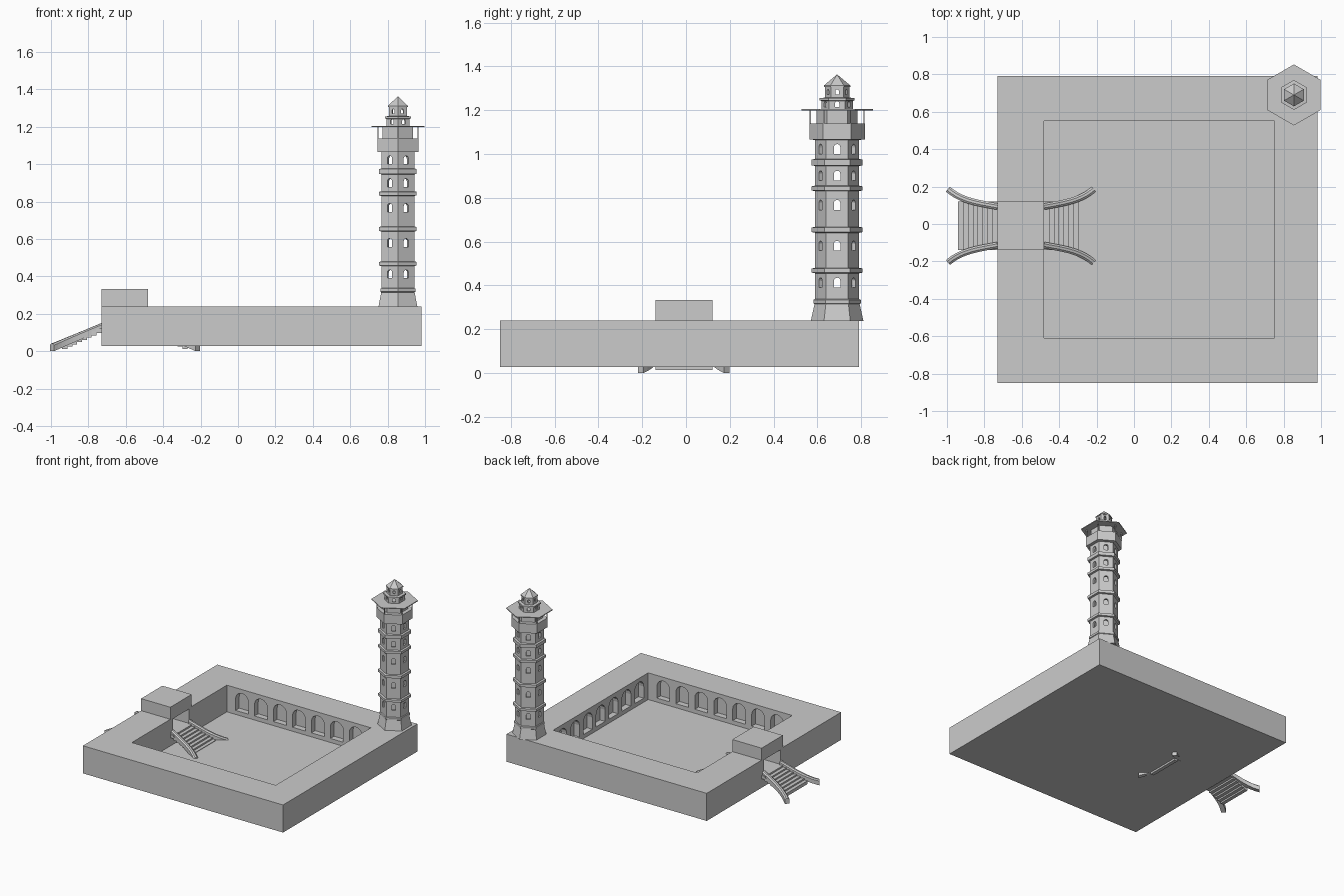
import bpy, bmesh, math
from mathutils import Vector

if "Cube" in bpy.data.objects:
    bpy.data.objects.remove(bpy.data.objects["Cube"])

stone = bpy.data.materials.new("pale grey stone")
stone.diffuse_color = (0.6, 0.6, 0.6, 1)
stone.use_nodes = True
stone.node_tree.nodes["Principled BSDF"].inputs["Base Color"].default_value = stone.diffuse_color


def make_object(name, bm):
    bmesh.ops.recalc_face_normals(bm, faces=bm.faces)
    me = bpy.data.meshes.new(name)
    bm.to_mesh(me)
    bm.free()
    me.materials.append(stone)
    ob = bpy.data.objects.new(name, me)
    bpy.context.collection.objects.link(ob)
    return ob


def add_box(bm, x0, x1, y0, y1, z0, z1):
    vs = bmesh.ops.create_cube(bm, size=1)["verts"]
    for v in vs:
        v.co = Vector(((x0, x1)[v.co.x > 0], (y0, y1)[v.co.y > 0], (z0, z1)[v.co.z > 0]))


def add_arch(bm, origin, angle, r0, r1, w, h, segs=8):
    """Round-headed prism, bottom centre at origin, running from r0 to r1 along angle."""
    d = Vector((math.cos(angle), math.sin(angle), 0))
    s = Vector((-d.y, d.x, 0))
    prof = [(-w / 2, 0), (w / 2, 0)]
    prof += [(w / 2 * math.cos(math.pi * i / segs), h - w / 2 + w / 2 * math.sin(math.pi * i / segs))
             for i in range(segs + 1)]
    rings = [[bm.verts.new(Vector(origin) + d * r + s * u + Vector((0, 0, z))) for u, z in prof]
             for r in (r0, r1)]
    n = len(prof)
    for i in range(n):
        j = (i + 1) % n
        bm.faces.new((rings[0][i], rings[0][j], rings[1][j], rings[1][i]))
    bm.faces.new(rings[0])
    bm.faces.new(rings[1])


def add_lathe(bm, cx, cy, profile):
    """Six-sided lathe of a closed (r, z) outline, corners pointing to +-y."""
    cols = [[bm.verts.new((cx + r * math.cos(a), cy + r * math.sin(a), z)) for r, z in profile]
            for a in [math.pi / 2 + k * math.pi / 3 for k in range(6)]]
    n = len(profile)
    for k in range(6):
        a, b = cols[k], cols[(k + 1) % 6]
        for i in range(n):
            j = (i + 1) % n
            bm.faces.new((a[i], b[i], b[j], a[j]))
    bmesh.ops.remove_doubles(bm, verts=bm.verts, dist=1e-5)
    bmesh.ops.dissolve_degenerate(bm, edges=bm.edges, dist=1e-6)


def cut(ob, cutter_bm):
    cutter = make_object("cutter", cutter_bm)
    cutter.hide_render = True
    mod = ob.modifiers.new("cut", 'BOOLEAN')
    mod.operation, mod.solver, mod.object = 'DIFFERENCE', 'EXACT', cutter
    dg = bpy.context.evaluated_depsgraph_get()
    me = bpy.data.meshes.new_from_object(ob.evaluated_get(dg))
    ob.modifiers.clear()
    ob.data = me
    bpy.data.objects.remove(cutter)


# walled courtyard block
X0, X1, Y0, Y1 = -0.48, 0.75, -0.61, 0.55
bm = bmesh.new()
add_box(bm, -0.73, 0.98, -0.85, 0.79, 0.027, 0.24)
walls = make_object("courtyard_walls", bm)
bm = bmesh.new()
add_box(bm, X0, X1, Y0, Y1, 0.034, 0.4)
cut(walls, bm)

# blind arches on three walls and the gate passage
bm = bmesh.new()
for i in range(7):
    x = (X0 + X1) / 2 + (i - 3) * 0.162
    y = (Y0 + Y1) / 2 + (i - 3) * 0.157
    add_arch(bm, (x, Y1, 0.065), math.pi / 2, -0.01, 0.045, 0.11, 0.145)
    add_arch(bm, (x, Y0, 0.065), -math.pi / 2, -0.01, 0.045, 0.11, 0.145)
    add_arch(bm, (X1, y, 0.065), 0, -0.01, 0.045, 0.11, 0.145)
add_box(bm, -0.8, -0.45, -0.11, 0.09, 0.12, 0.232)
cut(walls, bm)

# gatehouse roof block
bm = bmesh.new()
add_box(bm, -0.73, -0.48, -0.14, 0.12, 0.238, 0.333)
make_object("gatehouse", bm)

# stairs on both sides of the gate: treads and flaring rails
GX, GY = -0.605, -0.01
for side, label in ((-1, "outer"), (1, "inner")):
    bm = bmesh.new()
    for i in range(8):
        a = GX + side * (0.125 + 0.026 * i)
        b = a + side * 0.028
        top = 0.122 - 0.012 * i
        add_box(bm, min(a, b), max(a, b), GY - 0.13, GY + 0.13, top - 0.025, top)
    make_object(label + "_stair_treads", bm)
    bm = bmesh.new()
    for m in (-1, 1):
        prev = None
        for k in range(13):
            t = k / 12
            x = GX + side * (0.125 + 0.265 * t)
            y = 0.103 + 0.048 * t + 0.045 * t ** 4
            z = 0.13 - 0.11 * t
            slope = (0.048 + 0.18 * t ** 3) / 0.265
            nx, ny = Vector((-slope, 1)).normalized() * 0.017
            ring = [bm.verts.new((x + side * nx * u, GY + m * (y + ny * u), z + 0.02 * w))
                    for u, w in ((-1, -1), (1, -1), (1, 0.6), (0.4, 1), (-0.4, 1), (-1, 0.6))]
            if prev:
                for i in range(6):
                    j = (i + 1) % 6
                    bm.faces.new((prev[i], prev[j], ring[j], ring[i]))
            else:
                bm.faces.new(ring)
            prev = ring
        bm.faces.new(prev)
    make_object(label + "_stair_rails", bm)

# hexagonal tower shaft: flared foot, banded storeys, overhanging drum
TX, TY = 0.855, 0.69
B, R = 0.101, 0.116
outline = [(0.12, 0.238), (0.103, 0.315), (0.108, 0.318), (0.108, 0.334), (B, 0.337)]
for z0, z1 in ((0.455, 0.48), (0.64, 0.667), (0.83, 0.855), (0.945, 0.977)):
    outline += [(B, z0), (R, z0 + 0.003), (R, z1 - 0.003), (B, z1)]
outline += [(B, 1.064), (0.127, 1.066), (0.127, 1.138), (0.094, 1.138), (0.094, 1.2),
            (0.078, 1.2), (0.085, 0.238)]
bm = bmesh.new()
add_lathe(bm, TX, TY, outline)
shaft = make_object("tower_shaft", bm)
bm = bmesh.new()
for z in (0.39, 0.558, 0.745, 0.878, 1.0):
    for k in range(6):
        add_arch(bm, (TX, TY, z), k * math.pi / 3, 0.055, 0.15, 0.03, 0.045, 6)
cut(shaft, bm)

# gallery roof plate and its corner posts
bm = bmesh.new()
add_lathe(bm, TX, TY, [(0, 1.198), (0.163, 1.198), (0.163, 1.204), (0, 1.204)])
make_object("gallery_roof", bm)
bm = bmesh.new()
for k in range(6):
    a = math.pi / 2 + k * math.pi / 3
    x, y = TX + 0.123 * math.cos(a), TY + 0.123 * math.sin(a)
    add_box(bm, x - 0.003, x + 0.003, y - 0.003, y + 0.003, 1.135, 1.2)
make_object("gallery_posts", bm)

# two-tier lantern with windows
bm = bmesh.new()
add_lathe(bm, TX, TY, [(0.072, 1.202), (0.072, 1.242), (0.08, 1.245), (0.08, 1.255), (0.056, 1.257),
                       (0.056, 1.31), (0.044, 1.31), (0.044, 1.245), (0.06, 1.245), (0.06, 1.202)])
lantern = make_object("lantern", bm)
bm = bmesh.new()
for k in range(6):
    add_arch(bm, (TX, TY, 1.215), k * math.pi / 3, 0.03, 0.1, 0.02, 0.025, 6)
    add_arch(bm, (TX, TY, 1.272), k * math.pi / 3, 0.025, 0.1, 0.016, 0.023, 6)
cut(lantern, bm)

# pointed cap
bm = bmesh.new()
add_lathe(bm, TX, TY, [(0, 1.305), (0.061, 1.305), (0.061, 1.312), (0, 1.363)])
make_object("tower_cap", bm)
